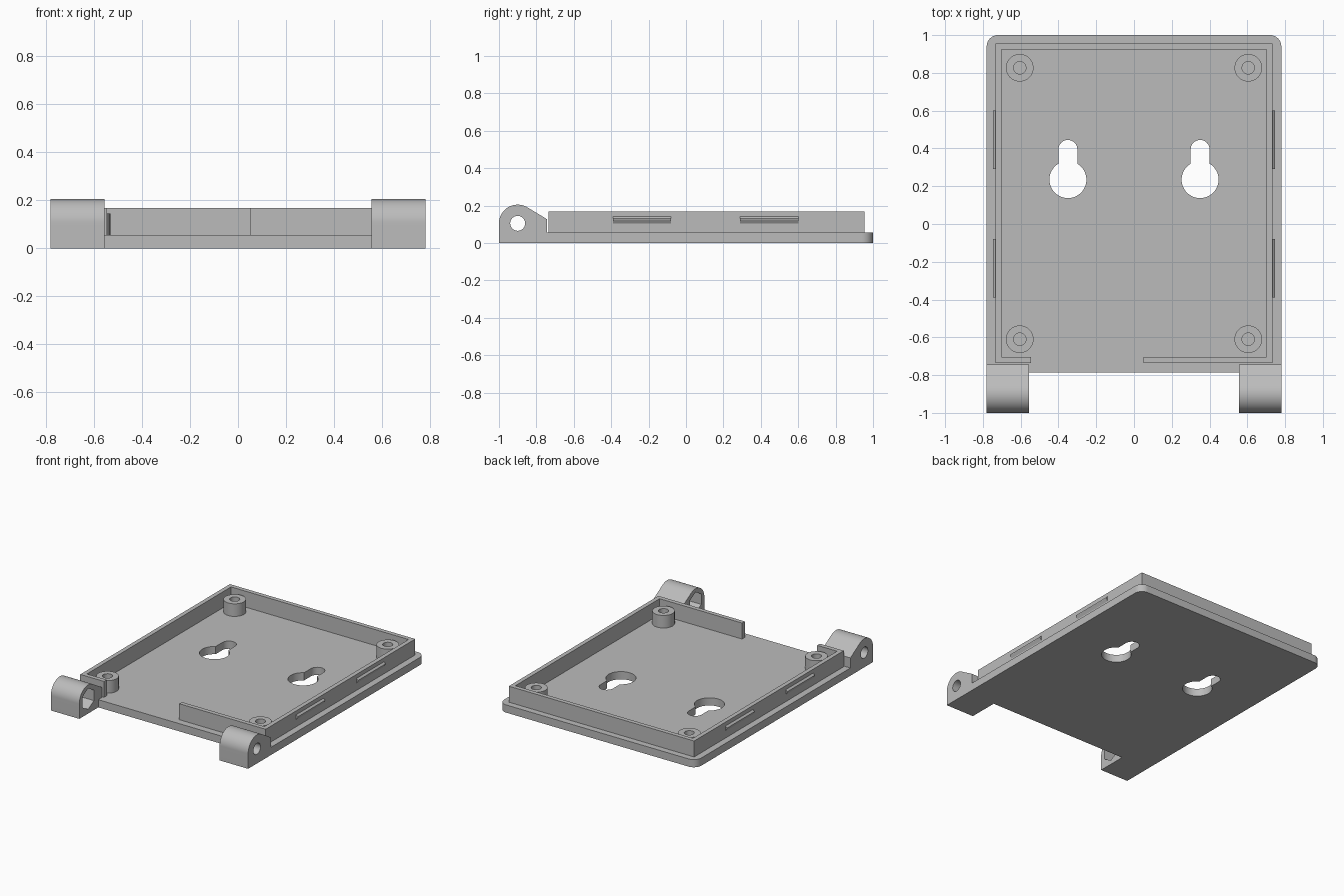
import bpy, bmesh
from math import sin, cos, radians

cube = bpy.data.objects.get("Cube")
if cube:
    bpy.data.objects.remove(cube, do_unlink=True)

grey = bpy.data.materials.new("plain grey")
grey.use_nodes = True
color = (0.5, 0.5, 0.5, 1)
grey.diffuse_color = color
grey.node_tree.nodes["Principled BSDF"].inputs["Base Color"].default_value = color


def arc(cx, cy, r, a0, a1, n):
    """Points on an arc, angles in degrees."""
    angles = [radians(a0 + (a1 - a0) * i / n) for i in range(n + 1)]
    return [(cx + r * cos(a), cy + r * sin(a)) for a in angles]


def circle(cx, cy, r, n=40, start=0):
    return arc(cx, cy, r, start, start + 360, n)[:-1]


def prism(name, profile, lo, hi, axis="z"):
    """Extrude a 2D profile from lo to hi along an axis."""
    place = {"x": lambda u, v, d: (d, u, v),
             "y": lambda u, v, d: (u, d, v),
             "z": lambda u, v, d: (u, v, d)}[axis]
    bm = bmesh.new()
    bottom = [bm.verts.new(place(u, v, lo)) for u, v in profile]
    top = [bm.verts.new(place(u, v, hi)) for u, v in profile]
    bm.faces.new(bottom)
    bm.faces.new(top)
    for i in range(len(profile)):
        j = (i + 1) % len(profile)
        bm.faces.new((bottom[i], bottom[j], top[j], top[i]))
    bmesh.ops.recalc_face_normals(bm, faces=bm.faces)
    mesh = bpy.data.meshes.new(name)
    bm.to_mesh(mesh)
    bm.free()
    mesh.materials.append(grey)
    obj = bpy.data.objects.new(name, mesh)
    bpy.context.collection.objects.link(obj)
    return obj


def finish(obj, cutters=()):
    """Cut the holes, then smooth the round faces."""
    bpy.ops.object.select_all(action="DESELECT")
    obj.select_set(True)
    bpy.context.view_layer.objects.active = obj
    for cutter in cutters:
        mod = obj.modifiers.new("hole", "BOOLEAN")
        mod.operation = "DIFFERENCE"
        mod.solver = "EXACT"
        mod.object = cutter
        bpy.ops.object.modifier_apply(modifier=mod.name)
        bpy.data.objects.remove(cutter, do_unlink=True)
    bpy.ops.object.shade_smooth_by_angle(angle=radians(30))


W, FLOOR, TOP = 0.78, 0.055, 0.169
LUG_IN, LUG_BACK = 0.555, -0.743

# Base plate with rounded back corners and two keyhole slots
outline = [(-W, LUG_BACK), (-LUG_IN, LUG_BACK), (-LUG_IN, -0.785),
           (LUG_IN, -0.785), (LUG_IN, LUG_BACK), (W, LUG_BACK)]
outline += arc(W - 0.06, 0.94, 0.06, 0, 90, 10)
outline += arc(0.06 - W, 0.94, 0.06, 90, 180, 10)
plate = prism("base_plate", outline, 0, FLOOR)
keyholes = []
for x in (-0.35, 0.35):
    shape = arc(x, 0.235, 0.098, 120.7, 419.3, 40) + arc(x, 0.395, 0.05, 0, 180, 16)
    keyholes.append(prism("keyhole_cutter", shape, -0.1, 0.2))
finish(plate, keyholes)

# Rim wall, open at part of the front
ox, ix, of, inf, ob, ib = 0.733, 0.702, -0.735, -0.704, 0.955, 0.924
g0, g1 = -0.545, 0.05
rim = [(g1, of), (ox, of), (ox, ob), (-ox, ob), (-ox, of), (g0, of),
       (g0, inf), (-ix, inf), (-ix, ib), (ix, ib), (ix, inf), (g1, inf)]
finish(prism("rim_wall", rim, FLOOR, TOP))

for side, s in (("right", -1), ("left", 1)):
    # Screw bosses
    for end, y in (("front", -0.61), ("back", 0.827)):
        boss = prism(f"{end}_{side}_boss", circle(s * 0.605, y, 0.073), FLOOR, 0.145)
        finish(boss, [prism("boss_cutter", circle(s * 0.605, y, 0.033, 28), FLOOR + 0.003, 0.3)])

    # Snap ridges along the outside of the rim
    ridge = [(s * (ox - 0.005), 0.105), (s * ox, 0.105), (s * (ox + 0.013), 0.125),
             (s * (ox + 0.013), 0.13), (s * ox, 0.141), (s * (ox - 0.005), 0.141)]
    for end, y0, y1 in (("front", -0.39, -0.08), ("back", 0.29, 0.602)):
        finish(prism(f"{end}_{side}_ridge", ridge, y0, y1, "y"))

    # Hinge lug with a pin hole and a hexagonal nut pocket on its inner side
    cy, cz = -0.9, 0.105
    profile = [(-1, 0), (LUG_BACK, 0), (LUG_BACK, 0.127)] + arc(cy, cz, 0.1, 59, 180, 28)
    lug = prism(f"{side}_hinge_lug", profile, *sorted((s * LUG_IN, s * W)), axis="x")
    pin = prism("pin_cutter", circle(cy, cz, 0.04, 32), *sorted((s * 0.4, s * 0.9)), axis="x")
    nut = prism("nut_cutter", circle(cy, cz, 0.075, 6, 30),
                *sorted((s * 0.45, s * (LUG_IN + 0.09))), axis="x")
    finish(lug, [pin, nut])
